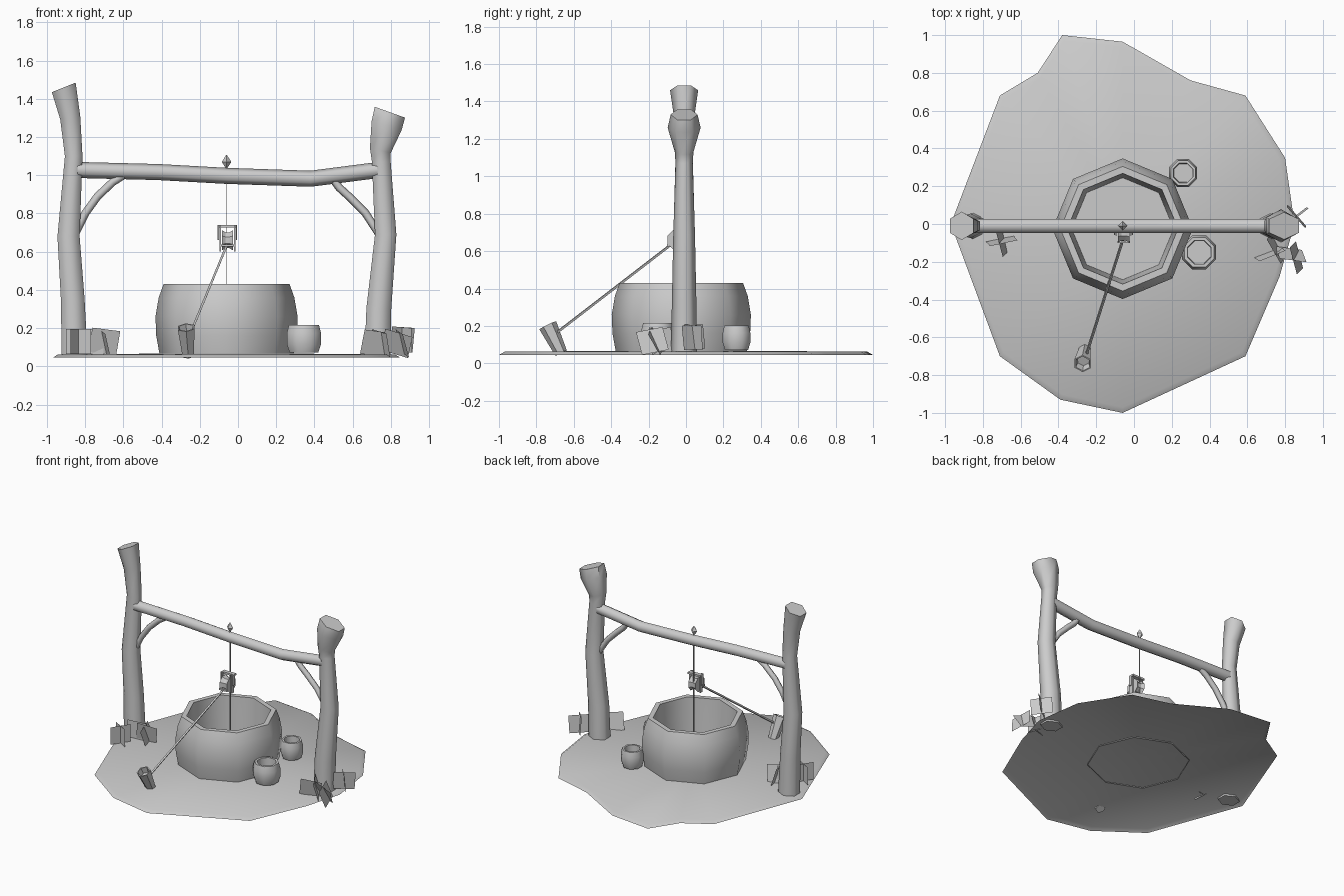
import bpy, bmesh, math
from mathutils import Vector, Euler

if "Cube" in bpy.data.objects:
    bpy.data.objects.remove(bpy.data.objects["Cube"])

grey = bpy.data.materials.new("plain_grey")
grey.diffuse_color = (0.6, 0.6, 0.6, 1)
grey.use_nodes = True
grey.node_tree.nodes["Principled BSDF"].inputs["Base Color"].default_value = grey.diffuse_color
UP = (0, 0, 1)


def finish(name, bm, angle=65, fix=True):
    if fix:
        bmesh.ops.recalc_face_normals(bm, faces=bm.faces)
    me = bpy.data.meshes.new(name)
    bm.to_mesh(me)
    bm.free()
    me.materials.append(grey)
    ob = bpy.data.objects.new(name, me)
    bpy.context.collection.objects.link(ob)
    if angle:
        me.shade_smooth()
        me.set_sharp_from_angle(angle=math.radians(angle))
    return ob


def loft(name, rings, sides, phase=0, cap0=True, cap1=True, angle=65):
    """rings: (centre, normal, rx, ry) joined by quads"""
    bm = bmesh.new()
    loops = []
    for c, n, rx, ry in rings:
        q = Vector(UP).rotation_difference(Vector(n).normalized())
        loops.append([bm.verts.new(Vector(c) + q @ Vector((
            rx * math.cos(phase + math.tau * i / sides),
            ry * math.sin(phase + math.tau * i / sides), 0))) for i in range(sides)])
    for a, b in zip(loops, loops[1:]):
        for i in range(sides):
            j = (i + 1) % sides
            bm.faces.new((a[i], a[j], b[j], b[i]))
    if cap0:
        bm.faces.new(loops[0][::-1])
    if cap1:
        bm.faces.new(loops[-1])
    # consistent winding already points outwards
    return finish(name, bm, angle, fix=False)


def tube(name, pts, r, sides=6, angle=65):
    pts = [Vector(p) for p in pts]
    rings = []
    for i, p in enumerate(pts):
        d = pts[min(i + 1, len(pts) - 1)] - pts[max(i - 1, 0)]
        rings.append((p, d, r, r))
    return loft(name, rings, sides, angle=angle)


def lathe(name, base, axis, profile, sides, phase=0, cap0=True, angle=50):
    axis = Vector(axis).normalized()
    loft(name, [(Vector(base) + axis * h, axis, r, r) for r, h in profile],
         sides, phase, cap0, True, angle)


def box(name, centre, size):
    bm = bmesh.new()
    bmesh.ops.create_cube(bm, size=1)
    for v in bm.verts:
        v.co = Vector(centre) + v.co * Vector(size)
    finish(name, bm, 0)


# Ground patch: thin sheet with a lowered rim
outline = [(-.38, 1), (-.51, .80), (-.71, .68), (-.97, 0), (-.71, -.70), (-.39, -.93),
           (-.06, -1), (.59, -.70), (.77, -.28), (.85, 0), (.80, .35), (.59, .68),
           (.30, .76), (-.06, .965)]
bm = bmesh.new()
rim = [bm.verts.new((x, y, .045)) for x, y in outline]
top = [bm.verts.new((-.06 + (x + .06) * .97, y * .97, .062)) for x, y in outline]
mid = bm.verts.new((-.06, 0, .07))
for i in range(len(rim)):
    j = (i + 1) % len(rim)
    bm.faces.new((rim[i], rim[j], top[j], top[i]))
    bm.faces.new((top[i], top[j], mid))
finish("ground_patch", bm, 65, fix=False)

# Well wall: eight-sided, bulging, with a hollow inside
lathe("well_wall", (-.06, -.025, 0), UP,
      [(.35, .06), (.368, .16), (.372, .26), (.355, .36), (.33, .43),
       (.293, .43), (.285, .30), (.27, .085)], 8, cap0=False, angle=62)


# Gnarled posts: (x, z, half width x, half depth y, lean of ring)
def post(name, rows):
    loft(name, [((x, -.01, z), (t, 0, 1), w / .866, d) for x, z, w, d, t in rows],
         6, math.pi / 6)


post("left_post", [(-.855, .05, .068, .07, 0), (-.865, .35, .062, .065, -.1),
                   (-.887, .68, .058, .058, 0), (-.86, 1.1, .046, .046, 0),
                   (-.878, 1.3, .053, .052, -.15), (-.912, 1.46, .067, .075, -.4)])
post("right_post", [(.73, .05, .068, .07, 0), (.737, .3, .065, .066, .1),
                    (.773, .69, .056, .058, 0), (.75, 1.07, .049, .046, 0),
                    (.745, 1.13, .056, .05, .25), (.778, 1.26, .082, .088, .3),
                    (.795, 1.33, .084, .072, .36)])

# Crossbeam and its braces
tube("crossbeam", [(-.85, -.01, 1.028), (-.42, -.01, 1.017), (-.06, -.01, .997),
                   (.38, -.01, .982), (.73, -.01, 1.027)], .042)
tube("left_brace", [(-.60, -.01, 1.0), (-.655, -.01, .965), (-.735, -.01, .89),
                    (-.80, -.01, .80), (-.85, -.01, .70)], .021)
tube("right_brace", [(.49, -.01, .99), (.53, -.01, .935), (.585, -.01, .885),
                     (.665, -.01, .805), (.74, -.01, .69)], .021)

# Knot above the beam
bm = bmesh.new()
bmesh.ops.create_cone(bm, segments=4, radius1=.025, radius2=.002, depth=.036, cap_ends=True)
for v in bm.verts:
    v.co.z += .018
geo = bmesh.ops.duplicate(bm, geom=bm.verts[:] + bm.edges[:] + bm.faces[:])["geom"]
for v in [g for g in geo if isinstance(g, bmesh.types.BMVert)]:
    v.co.z *= -1
for v in bm.verts:
    v.co += Vector((-.06, -.01, 1.07))
bmesh.ops.remove_doubles(bm, verts=bm.verts, dist=.0005)
finish("rope_knot", bm, 0)

# Hanging rope: a flat strip seen edge-on from the front
box("hanging_rope", (-.058, -.01, .575), (.002, .012, .99))

# Pulley: wheel, side plates, top and bottom bars
lathe("pulley_wheel", (-.085, -.045, .66), (1, 0, 0),
      [(.058, 0), (.045, .02), (.045, .04), (.058, .06)], 8, math.pi / 8, angle=30)
for s, side in ((-1, "left"), (1, "right")):
    box(side + "_pulley_plate", (-.055 + s * .039, -.045, .67), (.008, .03, .14))
    box(side + "_pulley_ear", (-.055 + s * .048, -.045, .70), (.006, .025, .08))
box("pulley_top_bar", (-.055, -.03, .733), (.102, .03, .014))
box("pulley_bottom_bar", (-.055, -.095, .632), (.066, .012, .012))

# Slanting rope to the tipped bucket
tube("slanting_rope", [(-.058, -.08, .635), (-.252, -.69, .165)], .008, 4, 0)


# Buckets: tapered tipped one and two round tubs
lathe("tipped_bucket", (-.26, -.668, .055), (-.012, -.073, .152),
      [(.034, 0), (.05, .165), (.042, .165), (.034, .12)], 6, math.pi / 6)
for name, x, y, r, h in (("front_tub", .345, -.15, .097, .145), ("back_tub", .26, .27, .08, .13)):
    lathe(name, (x, y, .072), UP,
          [(r * .84, 0), (r, h * .3), (r, h * .7), (r * .88, h), (r * .7, h), (r * .66, h * .35)], 8,
          math.pi / 8)

# Grass cards: (x, y, z, yaw degrees, lean degrees)
cards = {
    "left_grass": [(-.835, -.21, .13, -30, 0), (-.835, -.21, .13, 57, 0),
                   (-.70, -.09, .13, 12, 12), (-.70, -.09, .12, -75, 15),
                   (-.78, -.09, .13, 5, 0)],
    "right_grass": [(.86, .04, .14, 38, 5), (.86, .04, .14, -49, 5),
                    (.83, -.16, .12, -8, 28), (.86, -.18, .12, -75, 18),
                    (.72, -.16, .12, 22, 12), (.75, -.13, .12, -60, 15)],
}
for name, rows in cards.items():
    bm = bmesh.new()
    for x, y, z, yaw, lean in rows:
        rot = Euler((math.radians(lean), math.radians(lean * .6), math.radians(yaw)))
        m = rot.to_matrix()
        bm.faces.new([bm.verts.new(Vector((x, y, z)) + m @ Vector((a * .075, 0, b * .065)))
                      for a, b in ((-1, -1), (1, -1), (1, 1), (-1, 1))])
    finish(name, bm, 0, fix=False)
